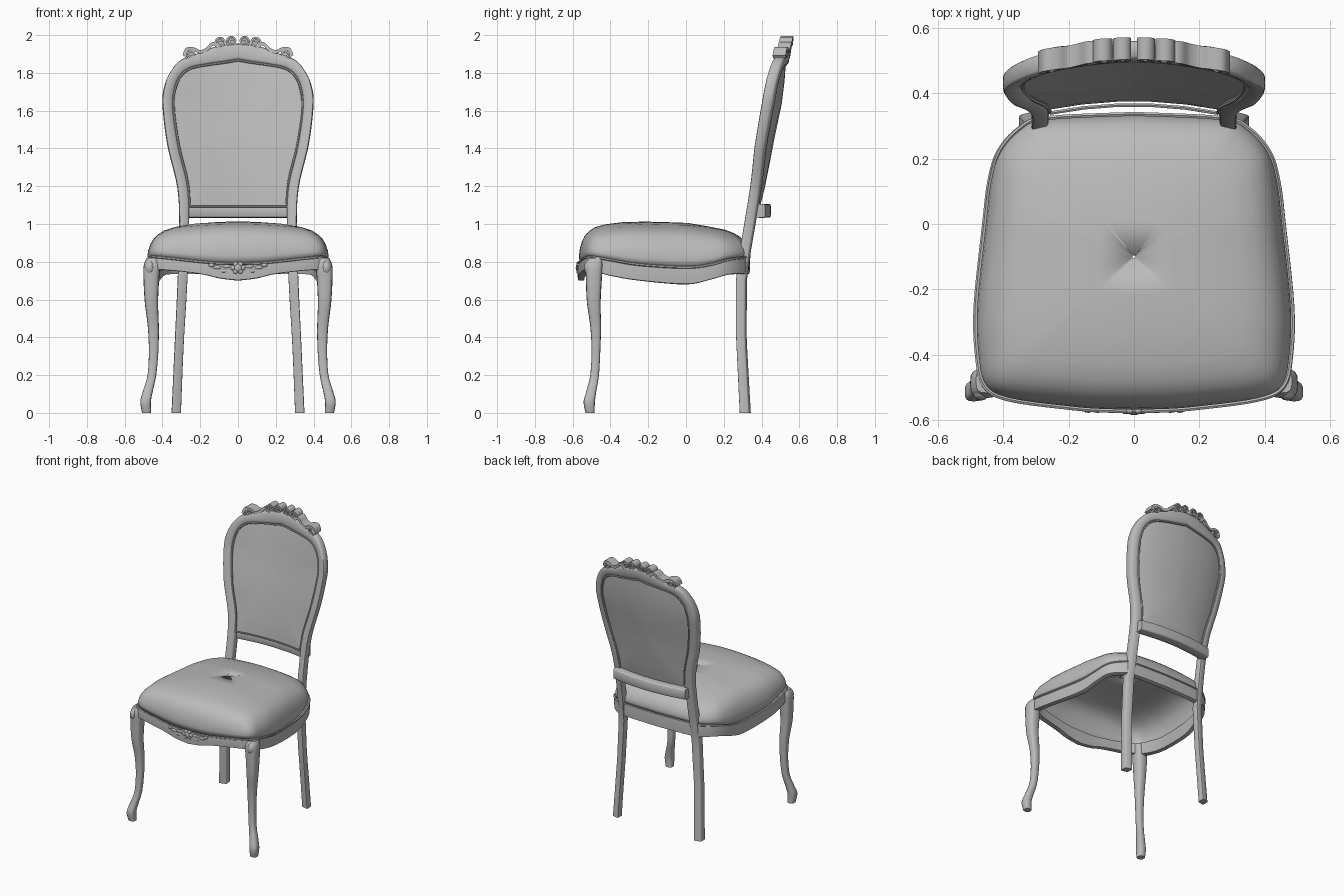
import bpy, bmesh, math
from mathutils import Vector

cube = bpy.data.objects.get("Cube")
if cube:
    bpy.data.objects.remove(cube, do_unlink=True)

grey = bpy.data.materials.new("plain grey")
grey.use_nodes = True
COLOUR = (0.5, 0.5, 0.5, 1)
grey.diffuse_color = COLOUR
grey.node_tree.nodes["Principled BSDF"].inputs["Base Color"].default_value = COLOUR


def finish(name, bm, angle=40):
    bmesh.ops.recalc_face_normals(bm, faces=bm.faces)
    mesh = bpy.data.meshes.new(name)
    bm.to_mesh(mesh)
    bm.free()
    mesh.materials.append(grey)
    ob = bpy.data.objects.new(name, mesh)
    bpy.context.collection.objects.link(ob)
    bpy.ops.object.select_all(action='DESELECT')
    ob.select_set(True)
    bpy.context.view_layer.objects.active = ob
    bpy.ops.object.shade_smooth_by_angle(angle=math.radians(angle))
    return ob


def spline(pts, steps=6):
    """Smooth curve through points of any dimension."""
    out, last = [], len(pts) - 1
    for i in range(last):
        p = [pts[max(0, min(last, i + k))] for k in (-1, 0, 1, 2)]
        for s in range(steps):
            t = s / steps
            out.append([b + 0.5 * t * (c - a + t * (2*a - 5*b + 4*c - d + t * (3*(b - c) + d - a)))
                        for a, b, c, d in zip(*p)])
    return out + [list(pts[-1])]


def lerp(table, v):
    for (a, fa), (b, fb) in zip(table, table[1:]):
        if v <= b:
            return fa + (fb - fa) * max(0, (v - a) / (b - a))
    return table[-1][1]


def loft(name, rings, caps=True, loop=False, angle=40):
    bm = bmesh.new()
    rows = [[bm.verts.new(p) for p in r] for r in rings]
    n = len(rows[0])
    for a, b in zip(rows, rows[1:] + (rows[:1] if loop else [])):
        for i in range(n):
            bm.faces.new((a[i], a[(i + 1) % n], b[(i + 1) % n], b[i]))
    if caps and not loop:
        bm.faces.new(rows[0])
        bm.faces.new(rows[-1])
    return finish(name, bm, angle)


def section(n=16, power=0.6):
    """Rounded square in -1..1."""
    f = lambda v: math.copysign(abs(v) ** power, v)
    return [(f(math.cos(2 * math.pi * i / n)), f(math.sin(2 * math.pi * i / n))) for i in range(n)]


def cord(name, pts, r):
    """Thin round piping along a closed path."""
    rings = []
    n = len(pts)
    for i, p in enumerate(pts):
        t = (Vector(pts[(i + 1) % n]) - Vector(pts[i - 1])).normalized()
        u = t.cross(Vector((0.3, 0.5, 0.81))).normalized()
        w = t.cross(u)
        rings.append([Vector(p) + r * (u * c + w * s) for c, s in section(6, 1)])
    loft(name, rings, loop=True)


def blob(name, loc, size):
    bm = bmesh.new()
    bmesh.ops.create_uvsphere(bm, u_segments=12, v_segments=8, radius=1)
    bmesh.ops.scale(bm, vec=size, verts=bm.verts)
    bmesh.ops.translate(bm, vec=loc, verts=bm.verts)
    finish(name, bm, 60)


# Raked and bowed plane of the back
RAKE = [(0, .294), (.4, .269), (.7, .266), (.85, .284), (1.05, .317), (1.4, .377), (1.65, .43), (2, .478)]


def back_y(x, z):
    return lerp(RAKE, z) + 0.06 * (1 - (x / 0.4) ** 2)


# Back legs, stiles and arched top as one frame: outer x z, inner x z, half depth
FRAME = [(.352, 0, .302, 0, .025), (.336, .35, .288, .35, .024), (.32, .7, .268, .7, .025),
         (.311, 1, .26, 1, .027), (.323, 1.2, .266, 1.2, .027), (.375, 1.42, .315, 1.41, .028),
         (.4, 1.63, .343, 1.61, .03), (.39, 1.73, .335, 1.715, .03), (.355, 1.81, .305, 1.785, .03),
         (.3, 1.87, .25, 1.827, .03), (.2, 1.908, .15, 1.847, .03),
         (.1, 1.945, .07, 1.858, .03), (0, 1.955, 0, 1.87, .03)]
half = spline(FRAME)
full = half + [[-a, b, -c, d, e] for a, b, c, d, e in reversed(half[:-1])]
rings = []
for xo, zo, xi, zi, d in full:
    ring = []
    for u, v in section(power=lerp([(.85, .25), (1.3, .5)], zo)):
        x = (xo + xi) / 2 + u * (xo - xi) / 2
        z = (zo + zi) / 2 + u * (zo - zi) / 2
        ring.append((x, back_y(x, z) + v * d, z))
    rings.append(ring)
loft("back_frame", rings)

# Upholstered back panel, domed on both faces
edge = [(r[2], r[3]) for r in full if r[3] > 1.09]
edge += [(edge[-1][0] * k, 1.09) for k in (1, .6, .2, -.2, -.6, -1)]
rings = []
for side, scales in ((-1, (.05, .4, .7, .88, .96, 1.02)), (1, (1.02, .96, .88, .7, .4, .05))):
    for s in scales:
        ring = []
        for x, z in edge:
            px, pz = x * s, 1.48 + (z - 1.48) * s
            ring.append((px, back_y(px, pz) + side * (.008 + .012 * (1 - min(s, 1) ** 4)), pz))
        rings.append(ring)
loft("back_panel", rings)
for name, off in (("front_panel_piping", -.02), ("rear_panel_piping", .02)):
    cord(name, [(x * .992, back_y(x, z) + off, 1.48 + (z - 1.48) * .992) for x, z in edge], .006)

# Lower back rail
rings = []
for i in range(17):
    x = -.285 + .57 * i / 16
    y = back_y(x, 1.07) + .033
    rings.append([(x, y + u * .036, 1.07 + v * .037) for u, v in section(16, .3)])
loft("lower_back_rail", rings)


# Carved crest of scrolls and ribbons
def ribbon(name, pts, depth=.034, thick=.005):
    rings = []
    for i, (x, z) in enumerate(pts):
        a, b = pts[max(0, i - 1)], pts[min(len(pts) - 1, i + 1)]
        t = Vector((b[0] - a[0], b[1] - a[1])).normalized()
        y = back_y(x, z)
        rings.append([(x - t.y * k, y + s * depth, z + t.x * k)
                      for s, k in ((-1, -thick), (1, -thick), (1, thick), (-1, thick))])
    loft(name, rings)


def scroll(x, z, r, side):
    pts = []
    for i in range(33):
        a = math.pi * (-.3 + 3.2 * i / 32)
        q = r * (1 - .75 * i / 32)
        pts.append((side * (x + q * math.cos(a)), z + q * math.sin(a)))
    ribbon("crest_scroll", pts)
    y = back_y(x, z)
    loft("crest_scroll_core", [[(side * x + r * .8 * u, y + d, z + r * .8 * v) for u, v in section(16, 1)]
                               for d in (-.022, .022)])


for side in (1, -1):
    for x, z, r in ((.252, 1.903, .03), (.092, 1.961, .03), (.033, 1.968, .028)):
        scroll(x, z, r, side)
    wave = spline([(.285, 1.89), (.27, 1.925), (.235, 1.926), (.2, 1.912), (.165, 1.925), (.14, 1.95),
                   (.12, 1.952), (.1, 1.93)])
    ribbon("crest_ribbon", [(side * x, z) for x, z in wave], .034, .009)

# Seat outline: x, y, apron bottom, upholstery seam
SEAT = [(0, -.57, .7, .79), (.1, -.568, .712, .792), (.2, -.56, .735, .8), (.38, -.535, .755, .82),
        (.455, -.495, .75, .825), (.478, -.4, .725, .81), (.482, -.25, .7, .785), (.456, 0, .68, .77),
        (.44, .13, .705, .785), (.412, .22, .73, .81), (.35, .29, .735, .82), (.27, .322, .735, .825),
        (0, .335, .735, .825)]
half = spline(SEAT, 5)
outline = half + [[-p[0]] + p[1:] for p in reversed(half[1:-1])]
TOP = [(-.57, 1), (-.3, 1.015), (0, 1.007), (.2, .978), (.33, .95)]


def inset(p, s):
    return p[0] * s, -.1 + (p[1] + .1) * s


# Padded cushion, a crowned shell open underneath
rings = []
for s, h in ((.985, 0), (.993, .2), (.983, .38), (.96, .55), (.93, .69), (.88, .81), (.81, .9),
             (.7, .955), (.5, .985), (.25, 1), (.01, 1)):
    ring = []
    for p in outline:
        x, y = inset(p, s)
        ring.append((x, y, p[3] + h * (lerp(TOP, y) - .2 * x * x - p[3])))
    rings.append(ring)
cushion = loft("seat_cushion", rings, caps=False, angle=60)
shell = cushion.modifiers.new("Shell", 'SOLIDIFY')
shell.thickness = .01
shell.offset = -1

# Shaped hollow apron
rings = []
for s, h in ((.98, 1), (1.005, .97), (1.01, .5), (1.005, .04), (.99, 0), (.935, 0), (.93, .3), (.93, 1)):
    rings.append([(*inset(p, s), p[2] + h * (p[3] - p[2])) for p in outline])
loft("seat_apron", rings, loop=True)
cord("seat_piping", [(*inset(p, 1.003), p[3]) for p in outline], .007)

# Flower and leaf carving on the front apron
blob("carved_flower", (0, -.57, .768), (.024, .014, .024))
for i in range(6):
    a = math.pi * i / 3
    blob("carved_petal", (.026 * math.cos(a), -.57, .768 + .022 * math.sin(a)), (.014, .011, .014))
for side in (1, -1):
    for x, z, w in ((.06, .775, .026), (.075, .752, .022), (.11, .77, .024), (.14, .782, .016)):
        blob("carved_leaf", (side * x, -.567, z), (w, .01, .011))

# Cabriole front legs: x, y, z, half width, half depth
LEG = [(.484, -.508, 0, .024, .024), (.489, -.512, .06, .028, .03), (.476, -.5, .12, .026, .026),
       (.456, -.484, .2, .023, .023), (.447, -.477, .32, .025, .023), (.448, -.478, .45, .029, .028),
       (.458, -.488, .58, .035, .036), (.459, -.488, .7, .041, .042), (.455, -.486, .78, .044, .045),
       (.448, -.48, .82, .035, .036)]
for side, name in ((1, "left_front_leg"), (-1, "right_front_leg")):
    loft(name, [[(side * (x + u * w), y + v * d, z) for u, v in section(16, .65)]
                for x, y, z, w, d in spline(LEG)])
    blob("knee_carving", (side * .468, -.512, .77), (.026, .028, .04))
